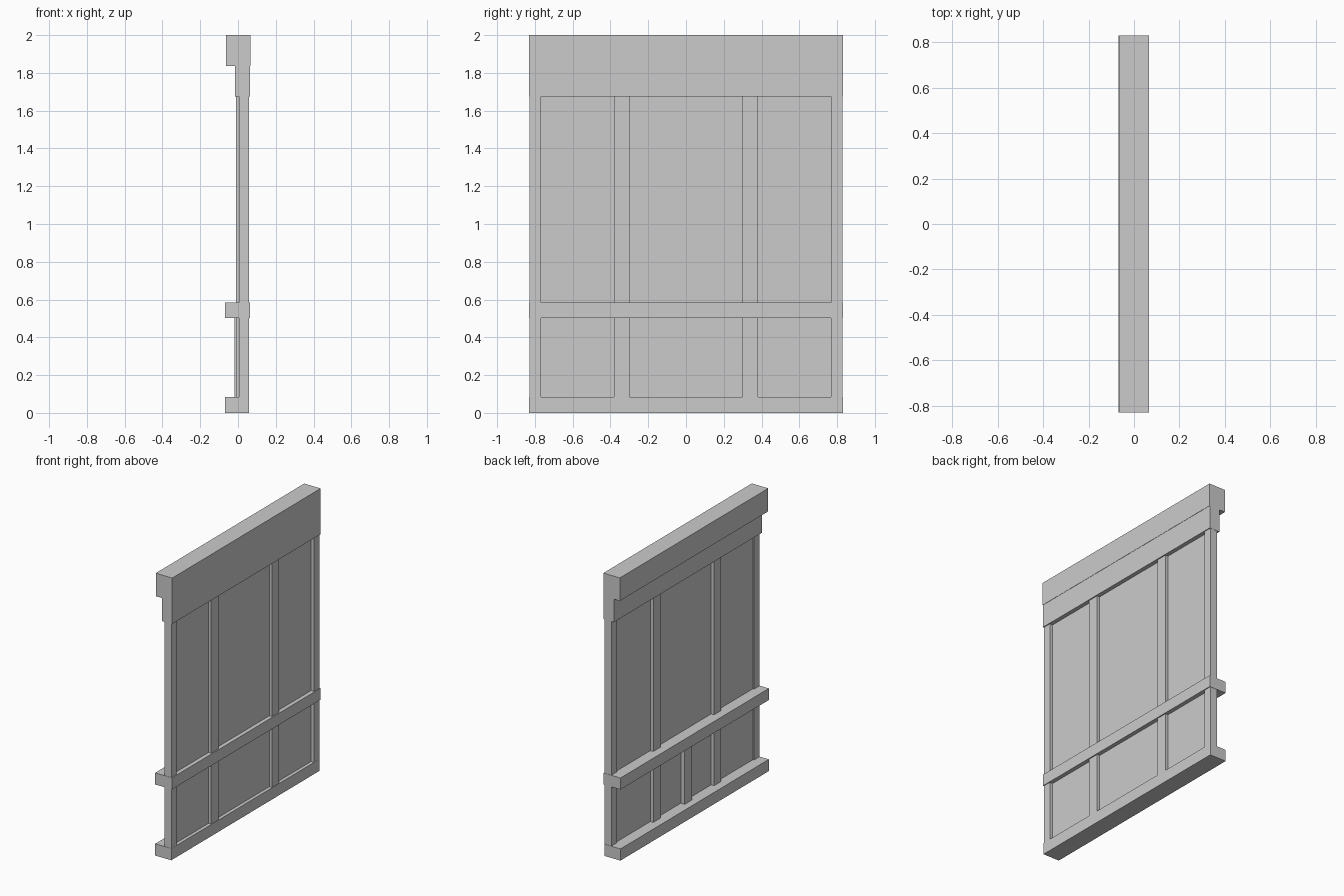
import bpy

if "Cube" in bpy.data.objects:
    bpy.data.objects.remove(bpy.data.objects["Cube"])


def box(name, x, y, z):
    """Axis-aligned box from (min, max) ranges."""
    bpy.ops.mesh.primitive_cube_add(
        size=1, location=[(a + b) / 2 for a, b in (x, y, z)])
    ob = bpy.context.object
    ob.name = name
    ob.scale = [b - a for a, b in (x, y, z)]
    bpy.ops.object.transform_apply(location=False, rotation=False, scale=True)
    return ob


FULL = (-0.83, 0.83)

# Horizontal beams: top cap, header, middle rail, bottom rail
box("top_beam", (-0.063, 0.066), FULL, (1.837, 2.0))
box("header_board", (-0.016, 0.064), FULL, (1.674, 1.837))
box("middle_rail", (-0.068, 0.064), FULL, (0.503, 0.585))
box("bottom_rail", (-0.068, 0.059), FULL, (0.0, 0.083))

# Thin wall panel held inside the frame
box("wall_panel", (0.013, 0.035), (-0.80, 0.80), (0.04, 1.75))

# End posts and the two full-height studs, mirrored in y
for side, label in ((-1, "front"), (1, "back")):
    y = sorted((side * 0.768, side * 0.828))
    box(label + "_end_post", (0.004, 0.058), y, (0.02, 1.98))
    y = sorted((side * 0.30, side * 0.38))
    box(label + "_stud", (-0.010, 0.056), y, (0.04, 1.75))

# Short centre stud, only on the -x side below the middle rail
box("short_stud", (-0.018, 0.025), (-0.04, 0.04), (0.04, 0.54))
